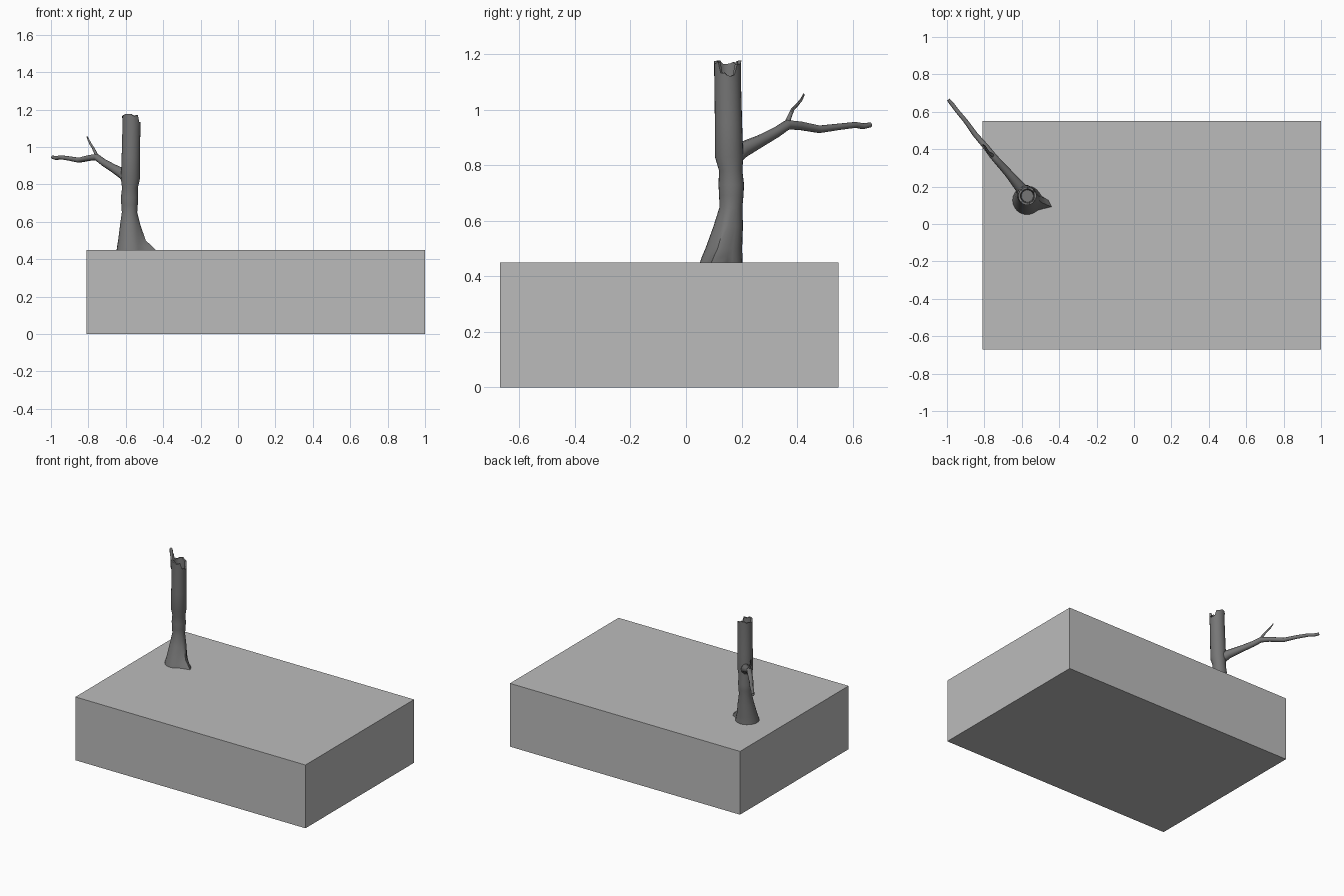
import bpy, bmesh, math, random
from mathutils import Vector

random.seed(4)
if "Cube" in bpy.data.objects:
    bpy.data.objects.remove(bpy.data.objects["Cube"], do_unlink=True)


def material(name, value):
    m = bpy.data.materials.new(name)
    m.use_nodes = True
    colour = (value, value, value, 1)
    m.diffuse_color = colour
    m.node_tree.nodes["Principled BSDF"].inputs["Base Color"].default_value = colour
    return m


def finish(name, bm, mat, smooth=True):
    bmesh.ops.recalc_face_normals(bm, faces=bm.faces)
    mesh = bpy.data.meshes.new(name)
    bm.to_mesh(mesh)
    bm.free()
    obj = bpy.data.objects.new(name, mesh)
    bpy.context.collection.objects.link(obj)
    mesh.materials.append(mat)
    if smooth:
        bpy.ops.object.select_all(action="DESELECT")
        obj.select_set(True)
        bpy.context.view_layer.objects.active = obj
        bpy.ops.object.shade_smooth_by_angle(angle=math.radians(45))
    return obj


def loft(bm, rings):
    """Bridge successive rings of points and cap both ends."""
    loops = [[bm.verts.new(p) for p in ring] for ring in rings]
    n = len(loops[0])
    for a, b in zip(loops, loops[1:]):
        for i in range(n):
            j = (i + 1) % n
            bm.faces.new((a[i], a[j], b[j], b[i]))
    bm.faces.new(loops[0])
    bm.faces.new(loops[-1])


def limb(name, path, mat, sides=10):
    """Tapered tube through (x, y, z, radius) stations."""
    pts = [Vector(p[:3]) for p in path]
    rings = []
    for k, p in enumerate(pts):
        along = (pts[min(k + 1, len(pts) - 1)] - pts[max(k - 1, 0)]).normalized()
        side = along.cross(Vector((0, 0, 1))).normalized()
        up = side.cross(along)
        ring = []
        for i in range(sides):
            a = math.tau * i / sides
            ring.append(p + path[k][3] * (side * math.cos(a) + up * math.sin(a)))
        rings.append(ring)
    bm = bmesh.new()
    loft(bm, rings)
    return finish(name, bm, mat)


ground_grey = material("light grey ground", 0.5)
bark_grey = material("dark grey bark", 0.18)

# Ground block
bm = bmesh.new()
bmesh.ops.create_cube(bm, size=1)
for v in bm.verts:
    v.co = Vector((0.095 + 1.81 * v.co.x, -0.06 + 1.22 * v.co.y, 0.225 + 0.45 * v.co.z))
finish("ground_block", bm, ground_grey, smooth=False)

# Trunk stations: height, centre x, centre y, radius, root flare
stations = [
    (0.45, -0.572, 0.127, 0.077, 0.062), (0.47, -0.573, 0.130, 0.073, 0.045),
    (0.50, -0.575, 0.136, 0.066, 0.020), (0.58, -0.578, 0.152, 0.053, 0.006),
    (0.65, -0.580, 0.162, 0.041, 0), (0.69, -0.580, 0.163, 0.044, 0),
    (0.73, -0.580, 0.163, 0.046, 0), (0.78, -0.578, 0.161, 0.042, 0),
    (0.83, -0.575, 0.155, 0.051, 0), (0.95, -0.573, 0.153, 0.049, 0),
    (1.10, -0.570, 0.150, 0.048, 0),
]
SIDES = 24
ROOT_ANGLE = -0.2


def trunk_ring(z, cx, cy, r, flare):
    ring = []
    for i in range(SIDES):
        a = math.tau * i / SIDES
        off = (a - ROOT_ANGLE + math.pi) % math.tau - math.pi
        reach = r + flare * math.exp(-(off / 0.28) ** 2)
        ring.append(Vector((cx + reach * math.cos(a), cy + reach * math.sin(a), z)))
    return ring


rings = [trunk_ring(*s) for s in stations]

# Broken hollow top, lower on the left side
rim = trunk_ring(1.17, -0.570, 0.150, 0.049, 0)
lip = trunk_ring(1.17, -0.570, 0.150, 0.037, 0)
for i in range(SIDES):
    a = math.tau * i / SIDES
    drop = 0.043 if math.cos(a) > 0.72 else 0
    z = 1.17 - drop + random.uniform(-0.008, 0.008)
    rim[i].z = z
    lip[i].z = z
rings += [rim, lip, trunk_ring(1.09, -0.570, 0.150, 0.032, 0)]
bm = bmesh.new()
loft(bm, rings)
finish("trunk", bm, bark_grey)

# Bent side branch and its twig
limb("branch", [
    (-0.585, 0.165, 0.825, 0.034), (-0.615, 0.205, 0.856, 0.029),
    (-0.67, 0.27, 0.888, 0.022), (-0.72, 0.325, 0.918, 0.019),
    (-0.755, 0.365, 0.945, 0.018), (-0.79, 0.41, 0.942, 0.016),
    (-0.85, 0.48, 0.929, 0.014), (-0.90, 0.55, 0.938, 0.012),
    (-0.95, 0.61, 0.945, 0.011), (-0.97, 0.637, 0.940, 0.011),
    (-0.992, 0.664, 0.945, 0.009)], bark_grey)
limb("twig", [
    (-0.752, 0.362, 0.945, 0.010), (-0.765, 0.373, 0.975, 0.008),
    (-0.778, 0.384, 1.000, 0.006), (-0.788, 0.398, 1.015, 0.006),
    (-0.798, 0.415, 1.035, 0.005), (-0.808, 0.425, 1.056, 0.003)], bark_grey, 8)
